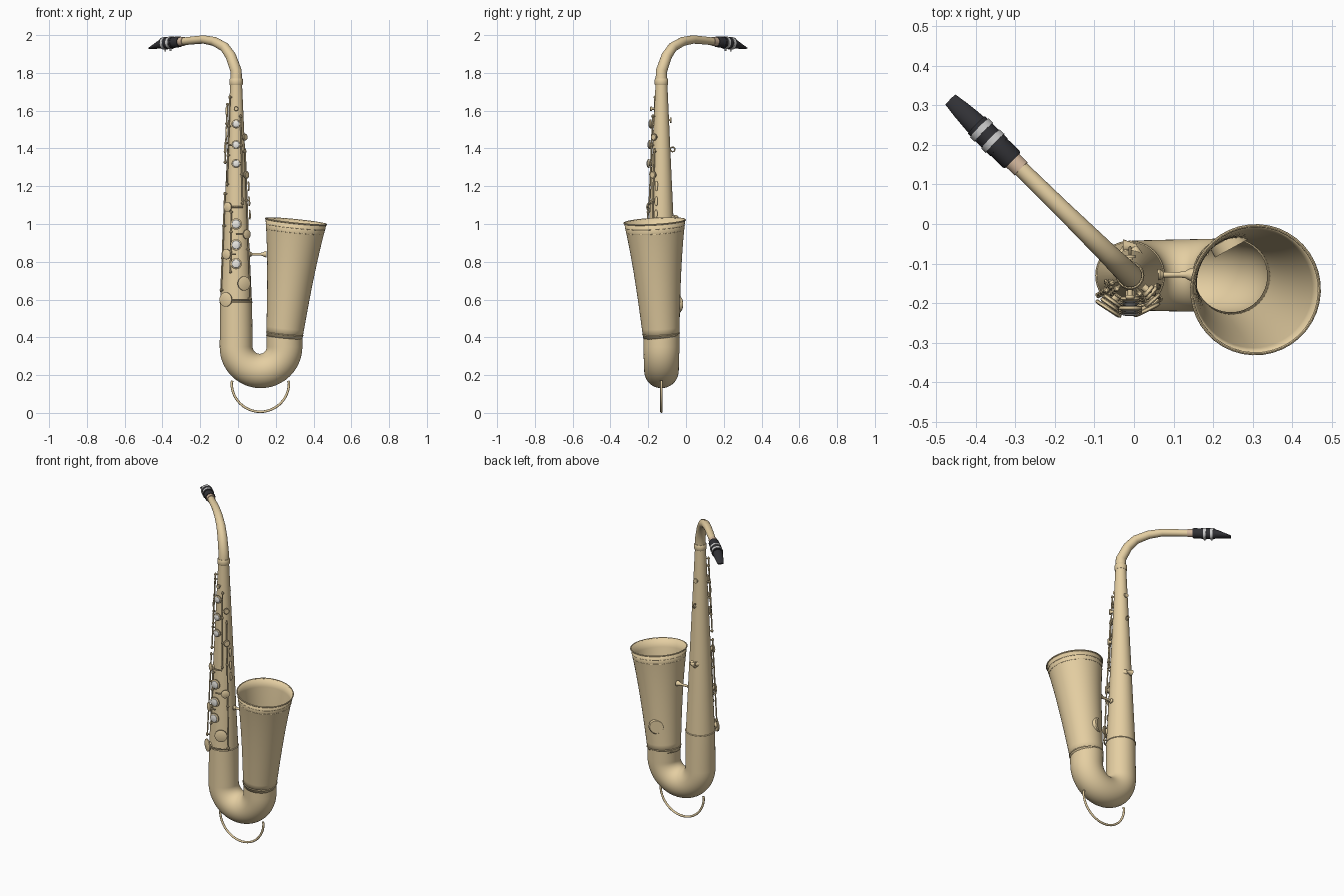
import bpy, bmesh
from math import sin, cos, pi, radians
from mathutils import Vector as V

if "Cube" in bpy.data.objects:
    bpy.data.objects.remove(bpy.data.objects["Cube"])


def material(name, rgb):
    m = bpy.data.materials.new(name)
    m.diffuse_color = (*rgb, 1)
    m.use_nodes = True
    m.node_tree.nodes["Principled BSDF"].inputs["Base Color"].default_value = m.diffuse_color
    return m


BRASS = material("brass", (0.78, 0.62, 0.36))
BLACK = material("ebonite", (0.03, 0.03, 0.035))
SILVER = material("silver", (0.75, 0.75, 0.73))
PEARL = material("pearl", (0.85, 0.83, 0.78))
CORK = material("cork", (0.66, 0.48, 0.34))


def sweep(name, pts, radii, side, mat=BRASS, segs=32, caps=True):
    """Tube along a planar path; side is the normal of the path's plane.
    A radius may be a number or a (sideways, upright) pair."""
    pts, side = [V(p) for p in pts], V(side).normalized()
    bm = bmesh.new()
    rings = []
    for i, p in enumerate(pts):
        t = (pts[min(i + 1, len(pts) - 1)] - pts[max(i - 1, 0)]).normalized()
        s = (side - t * side.dot(t)).normalized()
        up = s.cross(t)
        r = radii[i] if isinstance(radii, (list, tuple)) else radii
        a, b = r if isinstance(r, tuple) else (r, r)
        rings.append([bm.verts.new(p + s * a * cos(k * 2 * pi / segs) + up * b * sin(k * 2 * pi / segs))
                      for k in range(segs)])
    for A, B in zip(rings, rings[1:]):
        for k in range(segs):
            bm.faces.new((A[k], A[(k + 1) % segs], B[(k + 1) % segs], B[k]))
    if caps:
        bm.faces.new(rings[0])
        bm.faces.new(rings[-1])
    bmesh.ops.recalc_face_normals(bm, faces=bm.faces[:])
    me = bpy.data.meshes.new(name)
    bm.to_mesh(me)
    bm.free()
    me.materials.append(mat)
    ob = bpy.data.objects.new(name, me)
    bpy.context.collection.objects.link(ob)
    return ob


def ring(name, centre, axis, R, r, mat=BRASS):
    bpy.ops.mesh.primitive_torus_add(location=centre, major_radius=R, minor_radius=r,
                                     major_segments=40, minor_segments=8,
                                     rotation=V(axis).to_track_quat('Z', 'Y').to_euler())
    ob = bpy.context.object
    ob.name = name
    ob.data.materials.append(mat)
    return ob


CX, CY = -0.01, -0.13
X, Y, Z = V((1, 0, 0)), V((0, 1, 0)), V((0, 0, 1))


def body_r(z):
    return 0.084 + (z - 0.58) / 1.17 * (0.031 - 0.084)


def at(deg, z, out=0.0):
    """Point off the body wall; angle 0 faces the front, positive turns to +x."""
    a, r = radians(deg), body_r(z) + out
    return V((CX + r * sin(a), CY - r * cos(a), z))


def facing(deg):
    return V((sin(radians(deg)), -cos(radians(deg)), 0))


# main conical body, with collar and joint ring
sweep("body_tube", [(CX, CY, 0.57), (CX, CY, 1.75)], [0.0845, 0.031], X, segs=48)
sweep("neck_collar", [(CX, CY, z) for z in (1.735, 1.74, 1.765, 1.77)],
      [0.033, 0.036, 0.036, 0.033], X)
ring("body_joint_ring", (CX, CY, 0.585), Z, 0.084, 0.004)

# U-shaped bow
BX, BZ, BR = 0.118, 0.35, 0.128
N = 24
bow = [V((CX, CY, 0.585))] + [V((BX - BR * cos(pi * i / N), CY, BZ - BR * sin(pi * i / N)))
                             for i in range(N + 1)] + [V((BX + BR, CY, 0.42))]
sweep("bow", bow, [0.0845] + [0.087 + 0.008 * i / N for i in range(N + 1)] + [0.0955],
      Y, segs=48, caps=False)

# flared bell, leaning right and forward
B0, B1 = V((0.245, -0.131, 0.40)), V((0.307, -0.166, 1.013))
AX = (B1 - B0).normalized()


def bell_r(t):
    return 0.096 + 0.047 * t + 0.019 * t ** 3


bell = sweep("bell", [B0.lerp(B1, i / 12) for i in range(13)], [bell_r(i / 12) for i in range(13)],
             Y, segs=56, caps=False)
sol = bell.modifiers.new("wall", 'SOLIDIFY')
sol.thickness, sol.offset = 0.004, -1
for name, t, r in (("bell_rim", 1, 0.004), ("bell_line_upper", 0.955, 0.0015),
                   ("bell_line_lower", 0.915, 0.0015), ("bell_joint_ring", 0.03, 0.003)):
    ring(name, B0.lerp(B1, t), AX, bell_r(t), r)

# neck, cork and mouthpiece share one slanted vertical plane
D = V((-0.715, 0.70, 0)).normalized()
DS = Z.cross(D)


def along(u, z):
    return V((CX, CY, z)) + D * u


neck = [(0, 1.74, .031), (0, 1.81, .030), (.04, 1.89, .028), (.085, 1.936, .026), (.16, 1.966, .024),
        (.24, 1.977, .022), (.32, 1.972, .021), (.40, 1.966, .020)]
sweep("neck", [along(u, z) for u, z, r in neck], [n[2] for n in neck], DS)
sweep("neck_cork", [along(.385, 1.967), along(.44, 1.964)], 0.0235, DS, CORK)
mouth = [(.415, 1.965, .027, .027), (.42, 1.965, .030, .029), (.53, 1.957, .029, .028),
         (.56, 1.951, .027, .023), (.60, 1.940, .023, .013), (.635, 1.931, .018, .004)]
sweep("mouthpiece", [along(u, z) for u, z, a, b in mouth], [(a, b) for u, z, a, b in mouth],
      DS, BLACK)
sweep("ligature", [along(.463, 1.962), along(.543, 1.956)], 0.031, DS, BLACK)
for i, u in enumerate((.485, .525)):
    z = 1.9615 - (u - .46) * .07
    sweep(f"ligature_band_{i}", [along(u - .008, z), along(u + .008, z - .001)], 0.0335, DS, SILVER)
    sweep(f"ligature_screw_{i}", [along(u, z - .02), along(u, z - .043)], 0.005, DS, SILVER, 12)

# wire guard under the bow
guard = [V((BX - 0.152 * cos(pi * i / 24), CY, 0.158 - 0.152 * sin(pi * i / 24))) for i in range(25)]
guard = [guard[0] + Z * 0.012 + X * 0.004] + guard + [guard[-1] + Z * 0.012 - X * 0.004]
sweep("bow_guard", guard, 0.0065, Y, segs=12)

# brace between body and bell, flared at the bell end
sweep("bell_brace", [(x, -0.128, 0.84) for x in (0.05, 0.066, 0.075, 0.115, 0.13, 0.14, 0.152)],
      [.014, .014, .007, .007, .009, .015, .017], Z, segs=20)


# key cups: stem, cup and optional pearl touch
def key(name, deg, z, r, out=0.012, pearl=False):
    n = facing(deg)
    p = at(deg, z, out)
    sweep(name + "_stem", [at(deg, z, -0.01), p], r * 0.5, Z, segs=16)
    sweep(name + "_cup", [p, p + n * .002, p + n * .008, p + n * .011],
          [r * .93, r, r, r * .8], Z, segs=24)
    if pearl:
        sweep(name + "_pearl", [p + n * .010, p + n * .013, p + n * .016],
              [r * .8, r * .72, r * .35], Z, PEARL, 24)


for i, z in enumerate((1.53, 1.42, 1.32)):
    key(f"upper_key_{i}", 0, z, 0.024, pearl=True)
for i, z in enumerate((1.0, 0.89, 0.79)):
    key(f"lower_key_{i}", 0, z, 0.030, pearl=True)
pads = [(-35, 1.09, .025), (42, .945, .025), (-35, .84, .027), (26, .685, .037), (-33, .60, .038),
        (50, 1.46, .018), (50, 1.26, .020), (0, 1.61, .012)]
for i, (a, z, r) in enumerate(pads):
    key(f"side_pad_{i}", a, z, r)

# long key rods held off the body by ball-ended posts
rods = [(-45, 1.68, 1.20), (-68, 1.64, 1.32), (-58, 1.17, 0.64), (28, 1.58, 1.10), (52, 1.40, 0.59),
        (-20, 1.07, 0.74)]
for i, (a, z0, z1) in enumerate(rods):
    sweep(f"key_rod_{i}", [at(a, z0, .013), at(a, z1, .013)], 0.0042, facing(a + 90), segs=10)
    for k in range(4):
        z = z0 + (z1 - z0) * (0.02 + 0.32 * k)
        n = facing(a)
        q = at(a, z)
        sweep(f"rod_post_{i}_{k}", [q - n * .006, q + n * .006, q + n * .009, q + n * .017, q + n * .020],
              [.004, .004, .0075, .0075, .004], Z, segs=10)

# arms joining pads and rods
arms = [(-33, .60, 52), (-35, .84, 0), (-35, 1.09, 28), (42, .945, 0), (26, .685, 52), (50, 1.46, 28),
        (50, 1.26, 28), (0, 1.42, -45), (0, 1.32, 28), (0, 1.53, 28)]
for i, (a, z, b) in enumerate(arms):
    sweep(f"key_arm_{i}", [at(a + (b - a) * k / 6, z, .014) for k in range(7)], 0.004, Z, segs=8)

# palm and side touches
for i, (a, z) in enumerate(((-72, 1.60), (-60, 1.48), (-74, 1.40), (68, 1.20), (68, 1.12), (68, 1.05))):
    sweep(f"side_touch_{i}", [at(a, z + .025, .014), at(a, z + .015, .016), at(a, z - .015, .016),
                              at(a, z - .025, .014)],
          [(.004, .003), (.008, .004), (.008, .004), (.004, .003)], facing(a + 90), segs=12)

# back of the body: octave pip, strap ring, thumb rest
sweep("octave_pip", [at(180, 1.55, -.01), at(180, 1.55, .006)], .006, Z, segs=12)
sweep("octave_pad", [at(180, 1.55, .004), at(180, 1.55, .012)], .014, Z, segs=20)
ring("strap_ring", at(180, 1.395, .012), X, 0.012, 0.0035)
for s in (-1, 1):
    p = at(180, 1.03, 0) + X * s * .012
    sweep(f"thumb_rest_{s}", [p - Y * .008, p + Y * .014], (.020, .004), Z, segs=16)
sweep("thumb_rest_bar", [at(180, 1.03, .010) + X * x for x in (-.018, .018)], (.018, .005), Z, segs=16)

# low key cup set into the back of the bell
n = V((-0.48, 0.87, 0)).normalized()
c = V((0.238, -0.048, 0.575))
sweep("bell_key_cup", [c - n * .016, c + n * .010, c + n * .016], [.047, .047, .040], Z, segs=32)
sweep("bell_key_rod", [(0.185, -0.075, 0.70), (0.182, -0.075, 0.42)], .004, Y, segs=10)

# smooth shading with crisp edges
bpy.ops.object.select_all(action='SELECT')
bpy.context.view_layer.objects.active = bell
bpy.ops.object.shade_smooth_by_angle(angle=radians(35))
